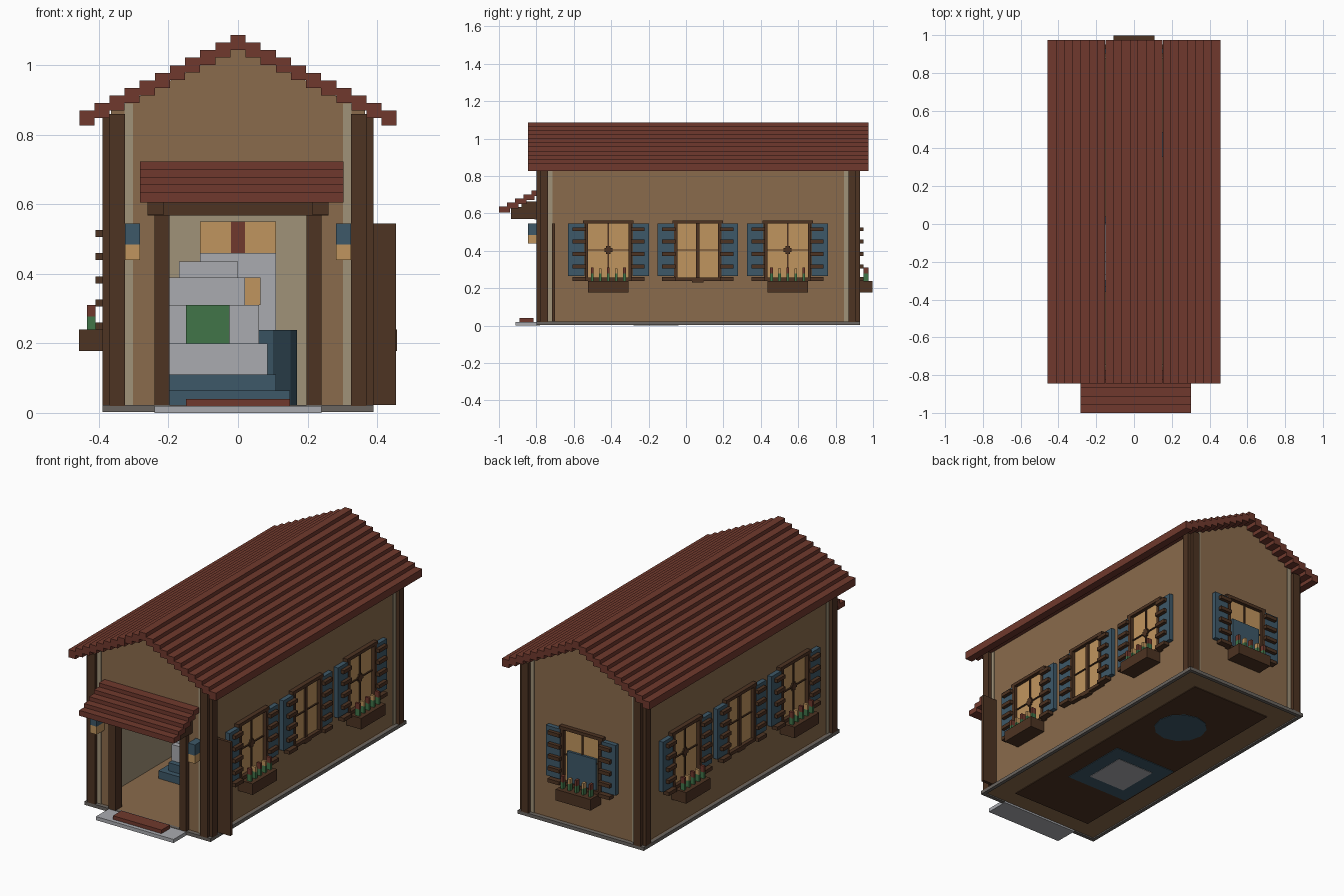
import bpy, bmesh, math
from mathutils import Matrix

if "Cube" in bpy.data.objects:
    bpy.data.objects.remove(bpy.data.objects["Cube"], do_unlink=True)


def material(name, r, g, b):
    lin = [((c / 255 + 0.055) / 1.055) ** 2.4 for c in (r, g, b)] + [1]
    m = bpy.data.materials.new(name)
    m.use_nodes = True
    m.diffuse_color = lin
    m.node_tree.nodes["Principled BSDF"].inputs["Base Color"].default_value = lin
    return m


RED = material("roof red", 112, 57, 45)
BROWN = material("dark timber", 77, 51, 34)
WALL = material("wall tan", 138, 107, 76)
BEIGE = material("plaster beige", 160, 146, 120)
GLOW = material("window amber", 192, 149, 94)
BLUE = material("slate blue", 61, 88, 104)
GREY = material("light grey", 170, 171, 176)
STONE = material("base stone", 106, 101, 96)
GREEN = material("leaf green", 65, 117, 73)


def finish(name, mat, bm):
    bmesh.ops.recalc_face_normals(bm, faces=bm.faces)
    me = bpy.data.meshes.new(name)
    bm.to_mesh(me)
    bm.free()
    me.materials.append(mat)
    ob = bpy.data.objects.new(name, me)
    bpy.context.collection.objects.link(ob)
    return ob


def identity(x, y, z):
    return x, y, z


def boxes(name, mat, items, place=identity):
    """One object from boxes given as (x0, x1, y0, y1, z0, z1)."""
    bm = bmesh.new()
    for x0, x1, y0, y1, z0, z1 in items:
        for v in bmesh.ops.create_cube(bm, size=1)["verts"]:
            p = ((x0, x1)[v.co.x > 0], (y0, y1)[v.co.y > 0], (z0, z1)[v.co.z > 0])
            v.co = place(*p)
    return finish(name, mat, bm)


def both(x0, x1, *rest):
    return [(x0, x1, *rest), (-x1, -x0, *rest)]


def gable(name, mat, y, depth, half, door):
    """Gable wall profile, optionally notched for the doorway."""
    pts = [(-half, 0.02)]
    if door:
        pts += [(-0.2, 0.02), (-0.2, 0.57), (0.2, 0.57), (0.2, 0.02)]
    pts += [(half, 0.02), (half, 1.055 - half * 0.507), (0, 1.055), (-half, 1.055 - half * 0.507)]
    bm = bmesh.new()
    face = bm.faces.new([bm.verts.new((x, y, z)) for x, z in pts])
    out = bmesh.ops.extrude_face_region(bm, geom=[face])["geom"]
    bmesh.ops.translate(bm, verts=[g for g in out if isinstance(g, bmesh.types.BMVert)],
                        vec=(0, depth, 0))
    return finish(name, mat, bm)


# Wall planes
WX, FRONT, BACK = 0.365, -0.775, 0.905

# Stepped main roof
STEP, RISE = 0.0435, 0.0217
tiles = []
for k in range(-10, 11):
    top = 1.087 - RISE * abs(k)
    tiles.append((STEP * k - RISE, STEP * k + RISE, -0.845, 0.975, top - 0.043, top))
boxes("main_roof", RED, tiles)

# Walls with plaster lining
gable("front_wall", WALL, FRONT, 0.02, WX, True)
gable("front_wall_lining", BEIGE, FRONT + 0.02, 0.01, WX - 0.02, True)
gable("back_wall", WALL, BACK - 0.02, 0.02, WX, False)
gable("back_wall_lining", BEIGE, BACK - 0.03, 0.01, WX - 0.02, False)
boxes("side_walls", WALL, both(WX - 0.02, WX, FRONT, BACK, 0.02, 0.87))
boxes("side_wall_lining", BEIGE, both(WX - 0.03, WX - 0.02, FRONT + 0.02, BACK - 0.02, 0.02, 0.87))

# Corner posts and the plaster strips beside them
posts, strips = [], []
for y_out, s in ((-0.8, 1), (0.93, -1)):
    def span(a, b):
        return sorted((y_out + s * a, y_out + s * b))
    posts += both(0.325, 0.37, *span(0, 0.062), 0.02, 0.86)
    posts += both(0.345, 0.39, *span(0.02, 0.062), 0.02, 0.85)
    strips += both(0.302, 0.326, *span(0.021, 0.03), 0.02, 0.89)
    strips += both(WX - 0.005, WX + 0.004, *span(0.06, 0.085), 0.02, 0.85)
boxes("corner_posts", BROWN, posts)
boxes("plaster_strips", BEIGE, strips)

# Base, floor and doorstep
boxes("base_rim", STONE, both(0.37, 0.39, -0.8, 0.93, 0.003, 0.022)
      + [(-0.37, 0.37, -0.8, -0.78, 0.003, 0.022), (-0.37, 0.37, 0.91, 0.93, 0.003, 0.022)])
boxes("floor", WALL, [(-0.37, 0.37, -0.78, 0.91, 0.01, 0.022)])
boxes("floor_underside", BROWN, [(-0.25, 0.25, -0.68, 0.8, 0.006, 0.012)])
boxes("doorstep", GREY, [(-0.24, 0.24, -0.912, -0.78, 0, 0.02)])
boxes("doormat", RED, [(-0.15, 0.15, -0.89, -0.815, 0.02, 0.04)])

# Doorway frame, open door leaf, canopy and lamps
boxes("door_frame", BROWN, both(0.197, 0.24, -0.8, -0.745, 0.02, 0.6)
      + [(-0.26, 0.26, -0.81, -0.745, 0.568, 0.66)])
boxes("canopy_brackets", BROWN, both(0.215, 0.26, -0.935, -0.8, 0.57, 0.635)
      + both(0.215, 0.26, -0.88, -0.8, 0.63, 0.665))
boxes("open_door", BROWN, [(0.21, 0.455, -0.717, -0.7, 0.022, 0.545)])
boxes("canopy_roof", RED, [(-0.282, 0.303, y, y + 0.06, z, z + 0.03) for y, z in
                           [(-1 + STEP * i, 0.606 + RISE * i) for i in range(5)]])
boxes("lamp_tops", BLUE, both(0.282, 0.325, -0.845, -0.77, 0.485, 0.545))
boxes("lamp_glow", GLOW, both(0.282, 0.325, -0.845, -0.77, 0.44, 0.485))


def window(label, place, c, planter):
    """Window with shutters; u runs along the wall, d points out of it."""
    def add(part, mat, items):
        boxes(label + "_" + part, mat, [(c + a, c + b, *r) for a, b, *r in items], place)

    add("glass", GLOW, [(-0.112, 0.112, -0.001, 0.005, 0.25, 0.555)])
    bars = both(0.108, 0.126, 0, 0.025, 0.245, 0.56)
    bars += [(-0.135, 0.135, 0, 0.025, 0.545, 0.563), (-0.13, 0.13, 0, 0.025, 0.24, 0.258)]
    if planter:
        bars += [(-0.004, 0.004, 0, 0.012, 0.25, 0.55), (-0.11, 0.11, 0, 0.012, 0.402, 0.408),
                 (-0.022, 0.022, 0, 0.014, 0.395, 0.415), (-0.012, 0.012, 0, 0.014, 0.383, 0.427)]
    else:
        bars += [(-0.01, 0.01, 0, 0.014, 0.25, 0.55), (-0.11, 0.11, 0, 0.012, 0.402, 0.408),
                 (-0.03, 0.03, 0, 0.025, 0.232, 0.245)]
    add("frame", BROWN, bars)
    # Shutters with projecting slats
    add("shutters", BLUE, both(0.128, 0.216, 0, 0.025, 0.265, 0.545))
    slats = []
    for i in range(5):
        z = 0.24 + 0.0665 * i
        slats += both(0.12, 0.192, 0.01, 0.045, z, z + 0.02)
    add("slats", BROWN, slats)
    if planter:
        add("planter", BROWN, [(-0.108, 0.108, 0, 0.092, 0.178, 0.24)])
        at = [(0.043 * i - 0.007, 0.043 * i + 0.007) for i in range(-2, 3)]
        add("stems", GREEN, [(a, b, 0.045, 0.07, 0.238, 0.278) for a, b in at])
        add("red_flowers", RED, [(a, b, 0.045, 0.07, 0.275, 0.31) for a, b in at[::2]])
        add("amber_flowers", GLOW, [(a, b, 0.045, 0.07, 0.275, 0.305) for a, b in at[1::2]])


def on_left(u, d, z):
    return WX + d, u, z


def on_right(u, d, z):
    return -WX - d, u, z


def on_back(u, d, z):
    return u, BACK + d, z


for side, place in (("left", on_left), ("right", on_right)):
    for spot, centre in (("front", -0.415), ("middle", 0.063), ("rear", 0.543)):
        window(f"{side}_{spot}_window", place, centre, spot != "middle")
window("back_window", on_back, 0, True)
boxes("back_window_panel", BLUE, [(-0.09, 0.09, BACK, BACK + 0.018, 0.258, 0.43)])

# Inner face of the back window with a tall seat below it
boxes("inner_window", GLOW, both(0.02, 0.11, 0.866, 0.88, 0.3, 0.55))
boxes("inner_mullion", RED, [(-0.02, 0.02, 0.862, 0.88, 0.3, 0.55)])
boxes("seat_back", GREY, [(-0.11, 0.11, 0.82, 0.862, 0.1, 0.46)])
boxes("seat_cushion", GLOW, [(0.02, 0.065, 0.81, 0.822, 0.31, 0.39)])

# Rug, stepped grey armchair and round stool
boxes("rug", BLUE, [(-0.24, 0.15, -0.36, 0.04, 0.003, 0.065), (-0.2, 0.11, -0.33, 0.01, 0.06, 0.11)])
boxes("rug_underside", GREY, [(-0.16, 0.07, -0.28, -0.04, 0.001, 0.004)])
boxes("armchair", GREY, [(-0.2, 0.085, -0.3, 0, 0.11, 0.2), (-0.2, 0.06, -0.27, 0, 0.2, 0.31),
                         (-0.2, 0.02, -0.2, 0, 0.31, 0.39), (-0.17, 0, -0.15, 0, 0.39, 0.435)])
boxes("armchair_cushion", GREEN, [(-0.15, -0.025, -0.282, -0.26, 0.2, 0.31)])
bm = bmesh.new()
bmesh.ops.create_cone(bm, cap_ends=True, segments=12, radius1=0.14, radius2=0.14, depth=0.235,
                      matrix=Matrix.Translation((0.03, 0.42, 0.121)))
finish("round_stool", BLUE, bm)
